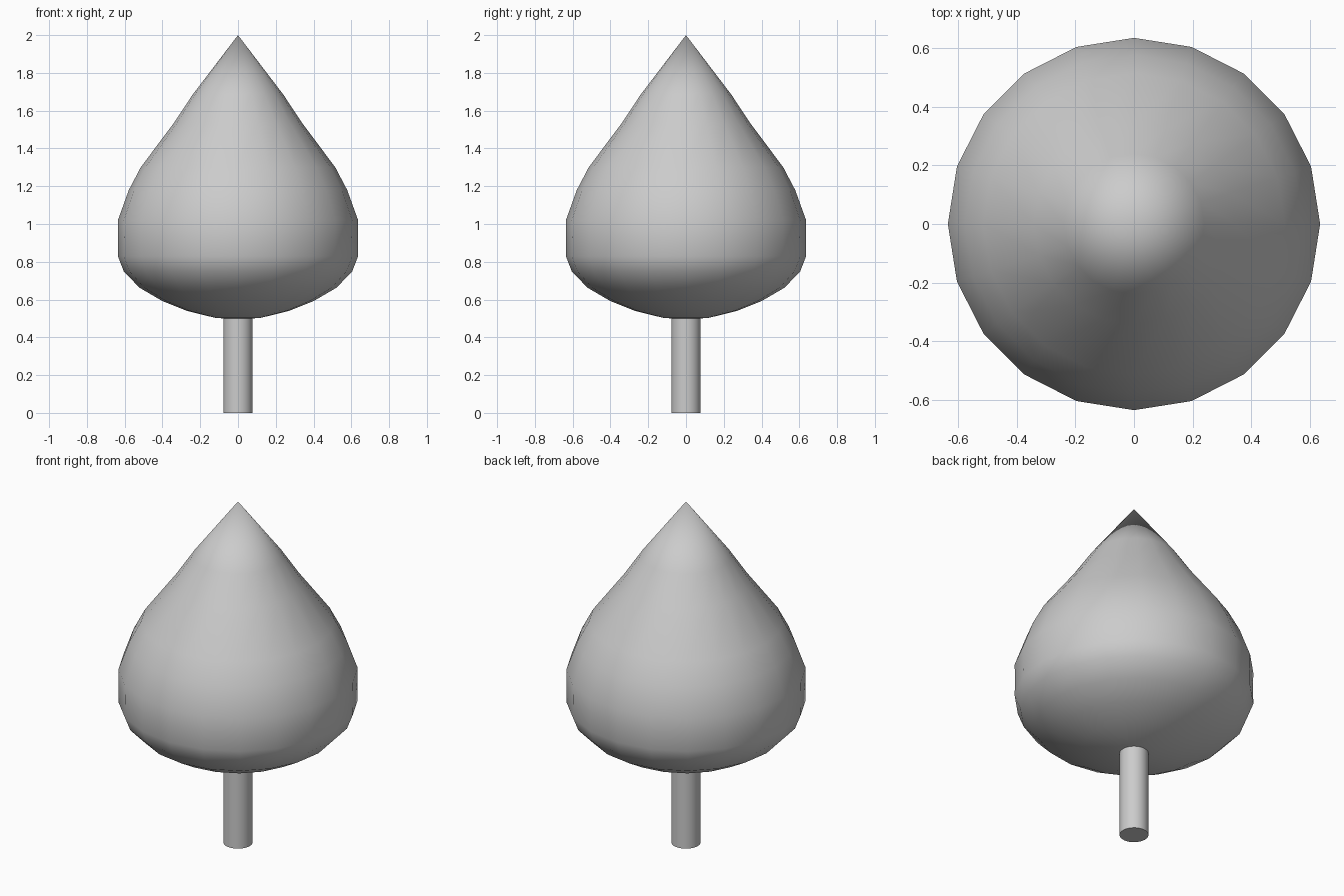
import bpy, bmesh, math

if "Cube" in bpy.data.objects:
    bpy.data.objects.remove(bpy.data.objects["Cube"])


def lathe(name, profile, sides):
    """Revolve (radius, height) points around z; radius 0 makes a pole."""
    bm = bmesh.new()
    rings = []
    for r, z in profile:
        count = sides if r > 0 else 1
        rings.append([bm.verts.new((r * math.cos(2 * math.pi * i / sides),
                                    r * math.sin(2 * math.pi * i / sides), z))
                      for i in range(count)])
    for low, high in zip(rings, rings[1:]):
        for i in range(sides):
            j = (i + 1) % sides
            corners = [low[i % len(low)], low[j % len(low)],
                       high[j % len(high)], high[i % len(high)]]
            bm.faces.new(list(dict.fromkeys(corners)))
    bmesh.ops.recalc_face_normals(bm, faces=bm.faces)
    mesh = bpy.data.meshes.new(name)
    bm.to_mesh(mesh)
    bm.free()
    obj = bpy.data.objects.new(name, mesh)
    bpy.context.collection.objects.link(obj)
    for p in mesh.polygons:
        p.use_smooth = True
    return obj


# Teardrop foliage, 20-sided with smooth shading
lathe("foliage", [(0, 0.495), (0.12, 0.503), (0.27, 0.54), (0.40, 0.592),
                  (0.522, 0.663), (0.605, 0.75), (0.636, 0.83),
                  (0.634, 0.93), (0.636, 1.02), (0.578, 1.18),
                  (0.515, 1.30), (0.343, 1.53), (0.24, 1.685), (0, 2.0)], 20)

# Thin round trunk
bpy.ops.mesh.primitive_cylinder_add(vertices=32, radius=0.077, depth=0.52,
                                    location=(0, 0, 0.26))
trunk = bpy.context.object
trunk.name = "trunk"
bpy.ops.object.shade_smooth_by_angle(angle=math.radians(40))
